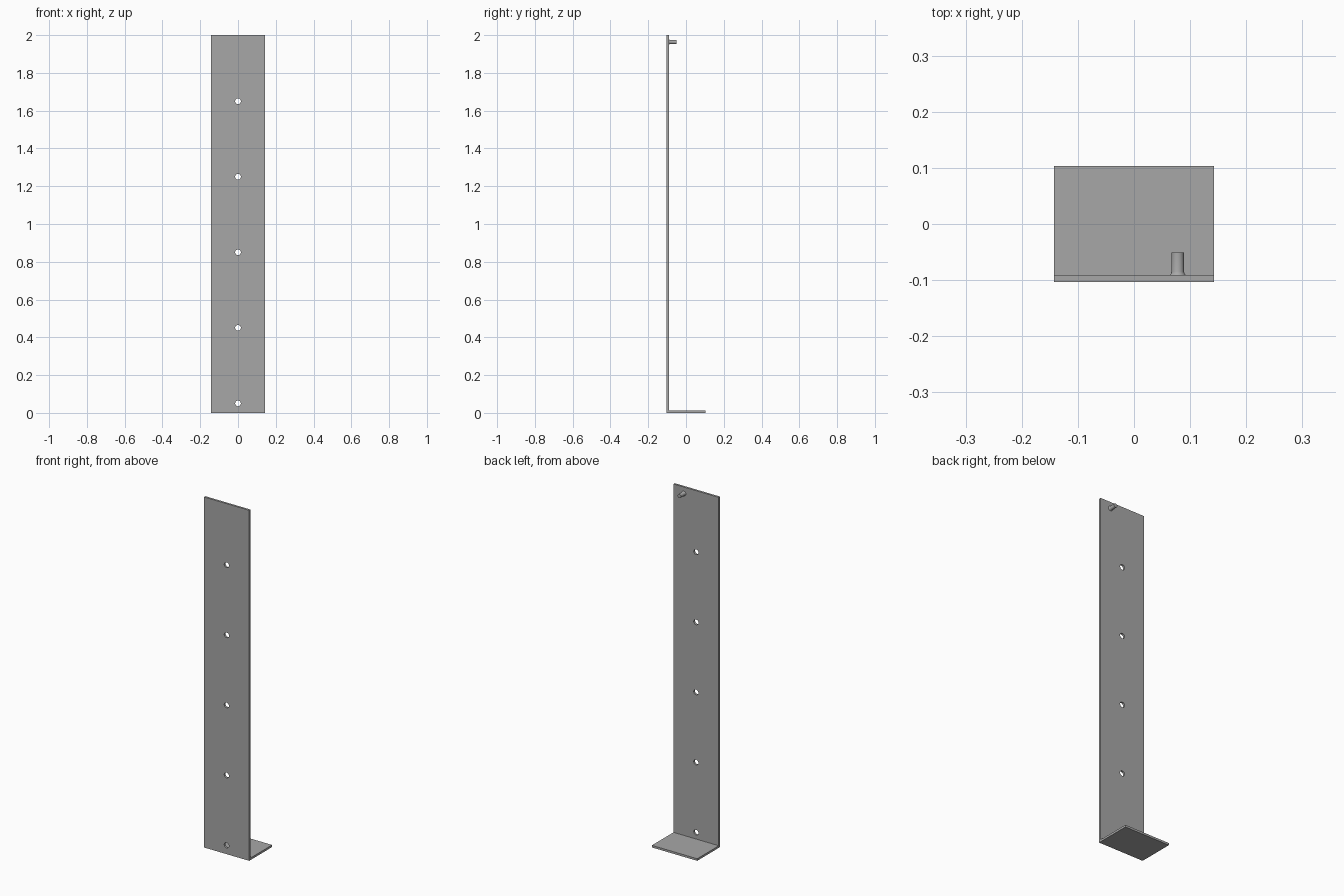
import bpy
import bmesh
from math import pi, cos, sin

cube = bpy.data.objects.get("Cube")
if cube:
    bpy.data.objects.remove(cube, do_unlink=True)

WIDTH, DEPTH, HEIGHT, THICK = 0.286, 0.206, 2.0, 0.012
FRONT = -DEPTH / 2

metal = bpy.data.materials.new("grey metal")
metal.use_nodes = True
colour = (0.39, 0.39, 0.39, 1)
metal.diffuse_color = colour
metal.node_tree.nodes["Principled BSDF"].inputs["Base Color"].default_value = colour


def make_object(name, bm):
    bmesh.ops.recalc_face_normals(bm, faces=bm.faces)
    mesh = bpy.data.meshes.new(name)
    bm.to_mesh(mesh)
    bm.free()
    mesh.materials.append(metal)
    obj = bpy.data.objects.new(name, mesh)
    bpy.context.collection.objects.link(obj)
    return obj


def lathe_along_y(name, profile, x, z, sides=32):
    """Closed turned solid from (radius, y) pairs."""
    bm = bmesh.new()
    rings = [[bm.verts.new((x + r * cos(2 * pi * i / sides), y,
                            z + r * sin(2 * pi * i / sides)))
              for i in range(sides)] for r, y in profile]
    for a, b in zip(rings, rings[1:]):
        for i in range(sides):
            j = (i + 1) % sides
            bm.faces.new((a[i], a[j], b[j], b[i]))
    bm.faces.new(rings[0])
    bm.faces.new(rings[-1])
    return make_object(name, bm)


def select_only(obj):
    bpy.ops.object.select_all(action="DESELECT")
    obj.select_set(True)
    bpy.context.view_layer.objects.active = obj


# Bent strip: L-shaped section extruded across the width
section = [(FRONT, 0), (-FRONT, 0), (-FRONT, THICK), (FRONT + THICK, THICK),
           (FRONT + THICK, HEIGHT), (FRONT, HEIGHT)]
bm = bmesh.new()
face = bm.faces.new([bm.verts.new((-WIDTH / 2, y, z)) for y, z in section])
extruded = bmesh.ops.extrude_face_region(bm, geom=[face])["geom"]
bmesh.ops.translate(bm, vec=(WIDTH, 0, 0),
                    verts=[v for v in extruded if isinstance(v, bmesh.types.BMVert)])
bracket = make_object("angle_bracket", bm)

# Row of screw holes up the centre line
for i in range(5):
    cutter = lathe_along_y("hole_cutter",
                           [(0.015, FRONT - 0.02), (0.015, FRONT + THICK + 0.02)],
                           0, 0.05 + 0.4 * i)
    cutter.hide_render = True
    cut = bracket.modifiers.new("screw_hole", "BOOLEAN")
    cut.operation = "DIFFERENCE"
    cut.solver = "EXACT"
    cut.object = cutter
    select_only(bracket)
    bpy.ops.object.modifier_apply(modifier=cut.name)
    bpy.data.objects.remove(cutter, do_unlink=True)

# Threadless stud with a small flared weld at its root
root = FRONT + THICK
stud = lathe_along_y("stud", [(0.014, root - 0.002), (0.014, root),
                              (0.012, root + 0.003), (0.011, root + 0.006),
                              (0.011, -0.051)], 0.078, 1.963)

for obj in (bracket, stud):
    select_only(obj)
    bpy.ops.object.shade_smooth_by_angle()
